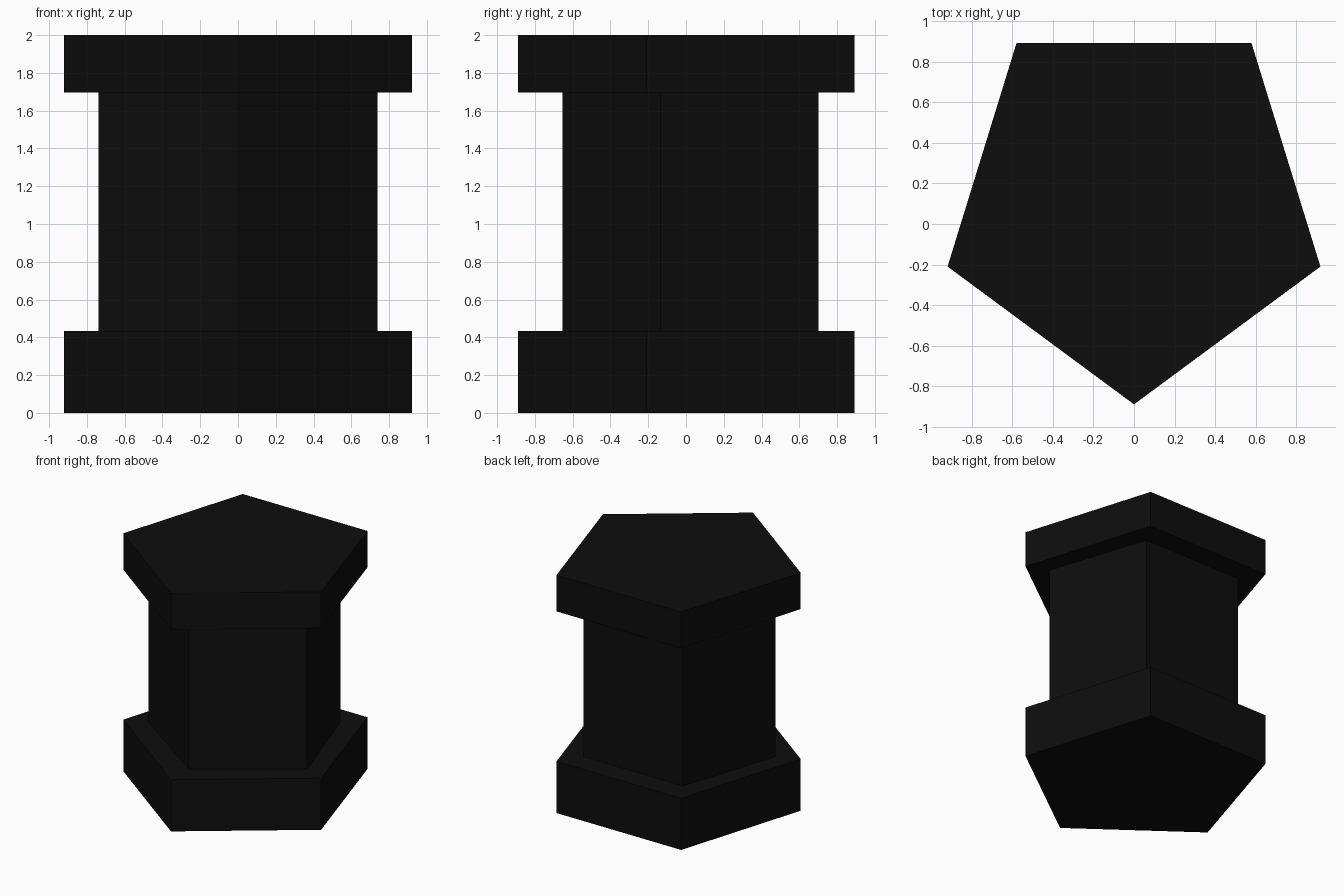
import bpy, bmesh

if "Cube" in bpy.data.objects:
    bpy.data.objects.remove(bpy.data.objects["Cube"])

black = bpy.data.materials.new("near black")
black.diffuse_color = (0.004, 0.004, 0.004, 1)
black.use_nodes = True
black.node_tree.nodes["Principled BSDF"].inputs["Base Color"].default_value = black.diffuse_color


def prism(name, outline, z0, z1):
    """Extrude a counter-clockwise outline from z0 to z1."""
    bm = bmesh.new()
    base = bm.faces.new([bm.verts.new((x, y, z0)) for x, y in outline])
    ext = bmesh.ops.extrude_face_region(bm, geom=[base], use_keep_orig=True)
    top = [v for v in ext["geom"] if isinstance(v, bmesh.types.BMVert)]
    bmesh.ops.translate(bm, verts=top, vec=(0, 0, z1 - z0))
    bmesh.ops.recalc_face_normals(bm, faces=bm.faces)
    mesh = bpy.data.meshes.new(name)
    bm.to_mesh(mesh)
    bm.free()
    mesh.materials.append(black)
    obj = bpy.data.objects.new(name, mesh)
    bpy.context.collection.objects.link(obj)
    return obj


def pentagon(side, back, y_front, y_side, y_back):
    return [(0, y_front), (side, y_side), (back, y_back),
            (-back, y_back), (-side, y_side)]


slab = pentagon(0.92, 0.58, -0.89, -0.21, 0.892)
shaft = pentagon(0.738, 0.463, -0.655, -0.136, 0.702)

# Wide foot, narrower column and wide cap
prism("base_slab", slab, 0, 0.434)
prism("column_shaft", shaft, 0.434, 1.695)
prism("top_slab", slab, 1.695, 2.0)
